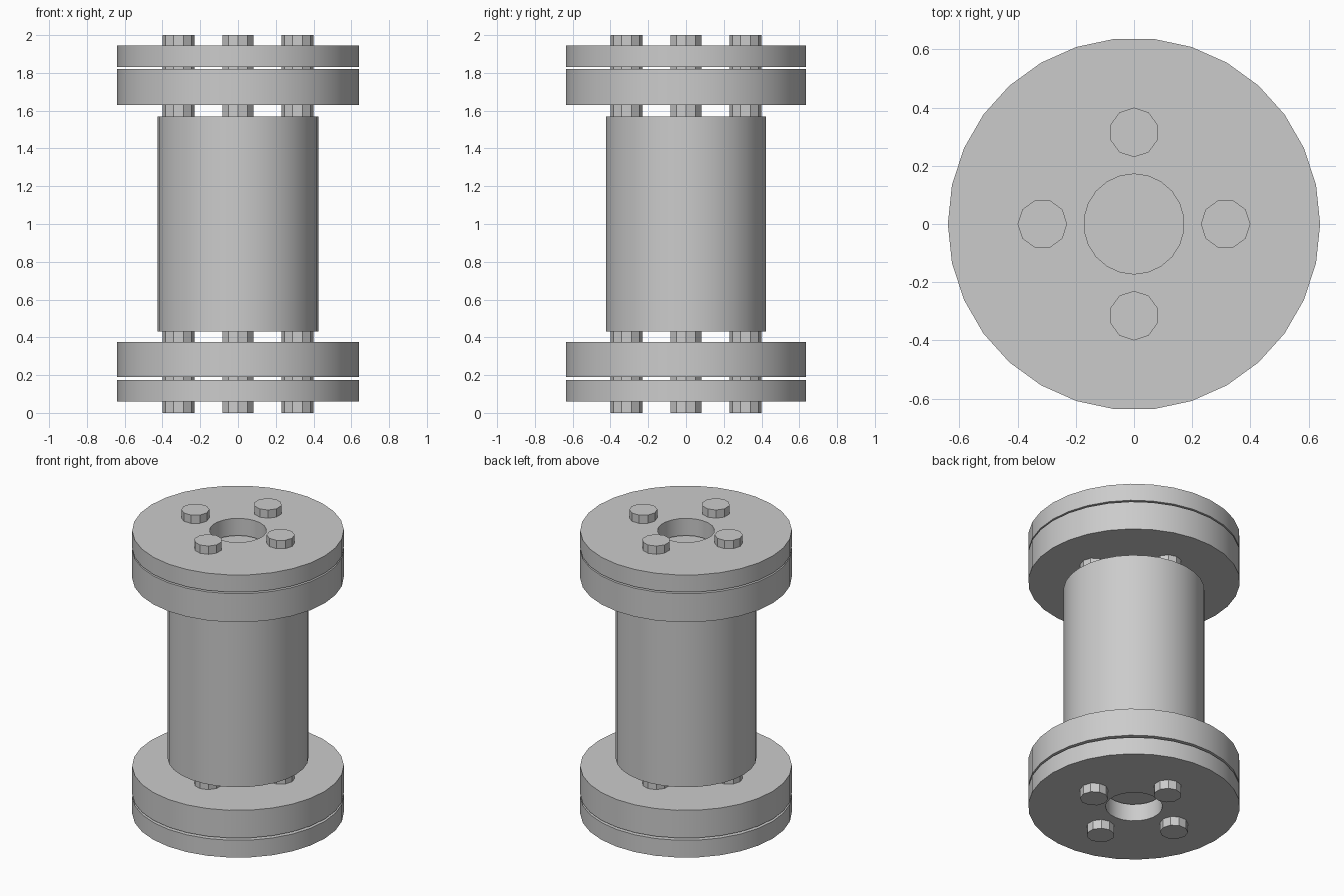
import bpy
import bmesh
from math import radians, pi
from mathutils import Matrix

cube = bpy.data.objects.get("Cube")
if cube:
    bpy.data.objects.remove(cube, do_unlink=True)

grey = bpy.data.materials.new("plain_grey")
grey.use_nodes = True
colour = (0.6, 0.6, 0.6, 1.0)
grey.diffuse_color = colour
grey.node_tree.nodes["Principled BSDF"].inputs["Base Color"].default_value = colour

DISC_SIDES = 30
HOLE_SIDES = 22
BOLT_SIDES = 10


def finish(name, bm):
    """Turn a bmesh into a shaded, coloured object."""
    bmesh.ops.recalc_face_normals(bm, faces=bm.faces)
    mesh = bpy.data.meshes.new(name)
    bm.to_mesh(mesh)
    bm.free()
    mesh.materials.append(grey)
    obj = bpy.data.objects.new(name, mesh)
    bpy.context.collection.objects.link(obj)
    bpy.ops.object.select_all(action="DESELECT")
    obj.select_set(True)
    bpy.context.view_layer.objects.active = obj
    bpy.ops.object.shade_smooth_by_angle(angle=radians(30))
    return obj


def cylinder(name, radius, bottom, top, sides, hole=0.0, x=0.0, turn=0.0):
    """Upright cylinder with a vertex on its local +x, optionally pierced."""
    bm = bmesh.new()
    spin = Matrix.Rotation(turn, 4, "Z")
    place = spin @ Matrix.Translation((x, 0, bottom)) @ Matrix.Rotation(-pi / 2, 4, "Z")
    bmesh.ops.create_circle(bm, cap_ends=not hole, radius=radius,
                            segments=sides, matrix=place)
    if hole:
        bmesh.ops.create_circle(bm, cap_ends=False, radius=hole, segments=HOLE_SIDES,
                                matrix=Matrix.Translation((0, 0, bottom)))
        bmesh.ops.triangle_fill(bm, use_beauty=True, edges=bm.edges[:],
                                normal=(0, 0, 1))
    extruded = bmesh.ops.extrude_face_region(bm, geom=bm.faces[:], use_keep_orig=True)
    verts = [v for v in extruded["geom"] if isinstance(v, bmesh.types.BMVert)]
    bmesh.ops.translate(bm, vec=(0, 0, top - bottom), verts=verts)
    return finish(name, bm)


# Central body
cylinder("main_body", 0.427, 0.43, 1.57, DISC_SIDES)

# Solid inner flanges
cylinder("lower_flange", 0.64, 0.19, 0.375, DISC_SIDES)
cylinder("upper_flange", 0.64, 1.63, 1.82, DISC_SIDES)

# Pierced end plates
cylinder("lower_end_plate", 0.64, 0.06, 0.175, DISC_SIDES, hole=0.172)
cylinder("upper_end_plate", 0.64, 1.83, 1.945, DISC_SIDES, hole=0.172)

# Four bolts running the full height
for i, side in enumerate(("left", "back", "right", "front")):
    cylinder(side + "_bolt", 0.085, 0.0, 2.0, BOLT_SIDES, x=0.315, turn=i * pi / 2)
